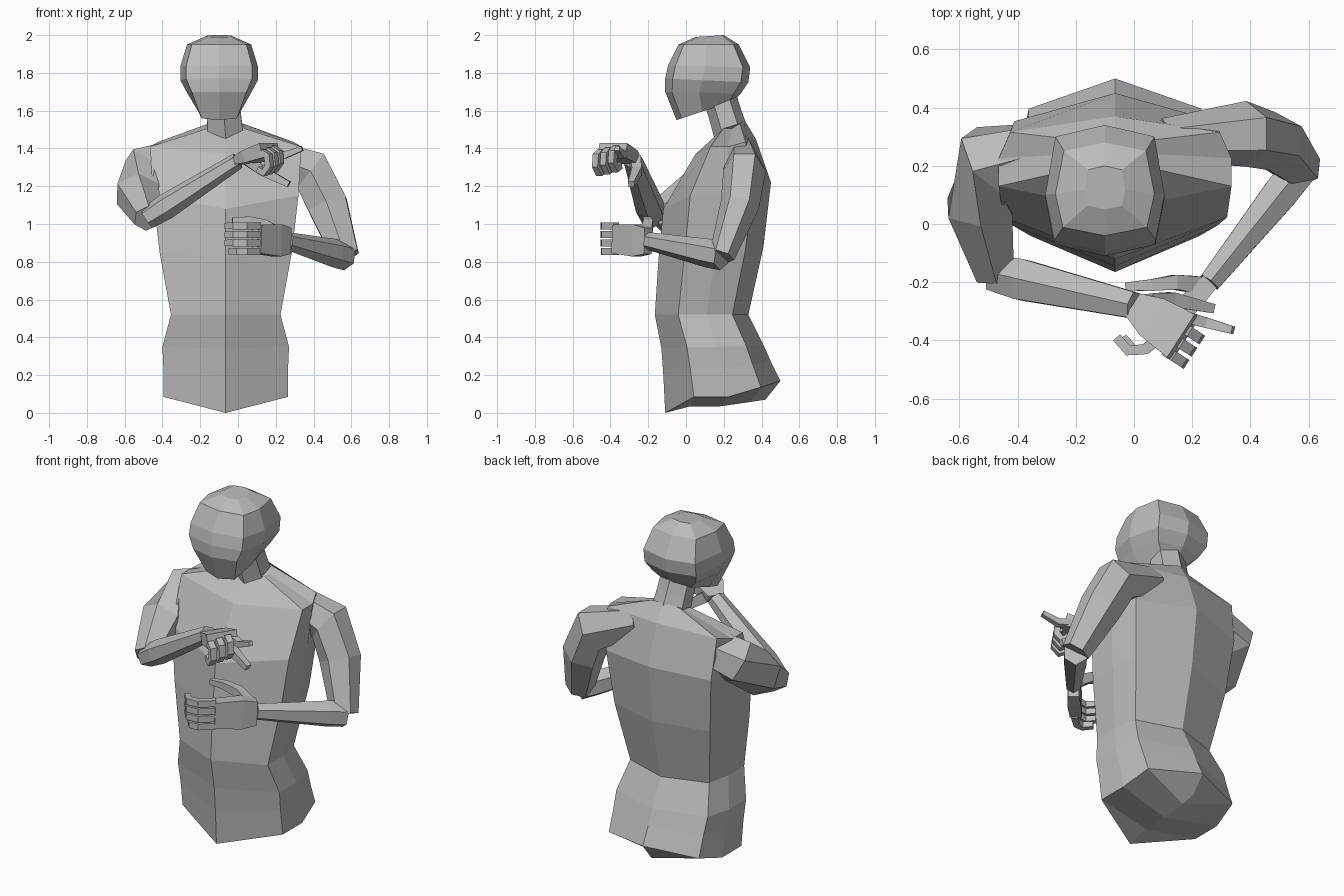
import bpy, bmesh, math
from mathutils import Vector

cube = bpy.data.objects.get("Cube")
if cube:
    bpy.data.objects.remove(cube)

grey = bpy.data.materials.new("plain grey")
grey.use_nodes = True
grey.diffuse_color = (.5, .5, .5, 1)
grey.node_tree.nodes["Principled BSDF"].inputs["Base Color"].default_value = grey.diffuse_color

UP, BACK = Vector((0, 0, 1)), Vector((0, 1, 0))


def loft(name, rings, cap_start=True):
    """Skin a list of equal-sized point rings."""
    bm = bmesh.new()
    rows = [[bm.verts.new(point) for point in ring] for ring in rings]
    for lower, upper in zip(rows, rows[1:]):
        for i in range(len(lower)):
            bm.faces.new((lower[i - 1], lower[i], upper[i], upper[i - 1]))
    if cap_start:
        bm.faces.new(rows[0])
    bm.faces.new(rows[-1])
    bmesh.ops.remove_doubles(bm, verts=bm.verts, dist=.001)
    bmesh.ops.recalc_face_normals(bm, faces=bm.faces)
    mesh = bpy.data.meshes.new(name)
    bm.to_mesh(mesh)
    bm.free()
    mesh.materials.append(grey)
    bpy.context.collection.objects.link(bpy.data.objects.new(name, mesh))


def section(center, outline, front, back, width):
    """Mirrored ring from front to back (y, z); outline lists side, depth, rise."""
    front, back = Vector(front), Vector(back)
    half = [Vector((side * width, front.lerp(back, depth).x, front.lerp(back, rise).y))
            for side, depth, rise in outline]
    mirrored = [Vector((-p.x, p.y, p.z)) for p in half[-2:0:-1]]
    return [p + Vector((center, 0, 0)) for p in half + mirrored]


def limb(name, joints, radii, flat=1, up=UP, sides=6):
    """Tapered tube through the joints; flat squeezes its height."""
    rings = []
    for i, (joint, radius) in enumerate(zip(joints, radii)):
        before, after = joints[max(i - 1, 0)], joints[min(i + 1, len(joints) - 1)]
        along = (after - before).normalized()
        across = along.cross(up).normalized()
        normal = across.cross(along) * flat
        radius /= math.cos(math.pi / sides)
        angles = [math.tau * (k + .5) / sides for k in range(sides)]
        rings.append([joint + radius * (across * math.cos(a) + normal * math.sin(a))
                      for a in angles])
    loft(name, rings)


def at(x, y, z):
    return Vector((x, y, z))


# Torso: keel, base, hips, waist, ribs, chest, shoulders, collar
def torso_section(front, back, width):
    outline = [(0, 0, 0), (1, .25, .5), (1, .55, .5), (.9, .83, .8), (0, 1, 1)]
    return section(-.065, outline, front, back, width)


loft("torso", [
    torso_section(front=(-.11, 0), back=(.42, .07), width=0),
    torso_section(front=(-.11, 0), back=(.5, .17), width=.33),
    torso_section(front=(-.12, .2), back=(.45, .27), width=.33),
    torso_section(front=(-.13, .34), back=(.41, .36), width=.335),
    torso_section(front=(-.165, .52), back=(.33, .52), width=.29),
    torso_section(front=(-.145, .82), back=(.41, .88), width=.35),
    torso_section(front=(-.12, 1.08), back=(.45, 1.22), width=.385),
    torso_section(front=(.05, 1.37), back=(.37, 1.45), width=.4),
    torso_section(front=(.16, 1.46), back=(.31, 1.55), width=.1),
], cap_start=False)

# Neck leaning forward
nape, skull_base = at(-.065, .245, 1.46), at(-.085, .17, 1.7)
limb("neck", [nape, nape.lerp(skull_base, .5), skull_base], [.095, .09, .09], flat=.85, up=BACK)


# Head: chin, jaw, cheeks, brow, forehead, crown
def head_section(front, back, width):
    outline = [(0, 0, 0), (.85, .09, .09), (1, .45, .45), (.83, .91, .91), (0, 1, 1)]
    return section(-.1, outline, front, back, width)


loft("head", [
    head_section(front=(-.05, 1.55), back=(.25, 1.65), width=.11),
    head_section(front=(-.11, 1.7), back=(.29, 1.69), width=.17),
    head_section(front=(-.11, 1.77), back=(.33, 1.75), width=.205),
    head_section(front=(-.095, 1.84), back=(.34, 1.83), width=.205),
    head_section(front=(-.04, 1.95), back=(.28, 1.95), width=.17),
    head_section(front=(.05, 1.99), back=(.2, 2), width=.07),
])

# Right arm raised across the chest
shoulder, upper_arm = at(-.5, .22, 1.28), at(-.53, .06, 1.16)
elbow, wrist, knuckles = at(-.48, -.17, 1.03), at(0, -.28, 1.335), at(.17, -.39, 1.39)
limb("right_upper_arm", [at(-.25, .26, 1.36), shoulder, upper_arm, elbow], [.09, .115, .11, .065])
limb("right_forearm", [elbow, elbow.lerp(wrist, .2), wrist], [.06, .07, .045], flat=.85)
limb("right_palm", [wrist, wrist.lerp(knuckles, .4), knuckles], [.045, .075, .088],
     flat=.45, sides=4)

# Right hand: pointing index, hanging thumb, three curled fingers
limb("right_index", [at(.18, -.32, 1.38), at(.25, -.34, 1.365), at(.34, -.365, 1.4)],
     [.02, .018, .013], sides=4)
limb("right_thumb", [at(.05, -.27, 1.34), at(.13, -.26, 1.28), at(.27, -.29, 1.21)],
     [.03, .025, .016], sides=4)
reach = (knuckles - wrist).cross(UP).cross(-UP).normalized()
row = reach.cross(UP)
for i, part in enumerate(("middle", "ring", "little")):
    center = at(.19, -.37, 1.345) + row * i * .05 - UP * i * .01
    curl = [math.radians(a) for a in range(100, -150, -60)]
    limb("right_" + part + "_finger",
         [center + (reach * math.cos(a) * .7 + UP * math.sin(a)) * .055 for a in curl],
         [.018] * len(curl), up=row, sides=4)

# Left arm lowered, forearm held in front of the ribs
shoulder, upper_arm = at(.385, .31, 1.28), at(.475, .285, 1.1)
elbow, wrist, knuckles = at(.57, .19, .83), at(.26, -.2, .91), at(.1, -.37, .92)
limb("left_upper_arm", [at(.1, .29, 1.39), shoulder, upper_arm, elbow], [.075, .115, .105, .07],
     flat=.85, up=BACK)
limb("left_forearm", [elbow, elbow.lerp(wrist, .2), wrist], [.06, .06, .037], flat=1.1)
limb("left_palm", [wrist, wrist.lerp(knuckles, .35), knuckles], [.03, .037, .033],
     flat=2.3, sides=4)

# Left hand: thumb on top, four fingers bending back towards the body
limb("left_thumb", [at(.22, -.21, .95), at(.14, -.2, 1), at(.06, -.21, 1.02), at(-.03, -.215, 1.02)],
     [.03, .025, .02, .014], sides=4)
for i, part in enumerate(("index", "middle", "ring", "little")):
    drop = UP * i * -.045
    tip = at(-.04 if part == "little" else -.06, -.39, .99)
    path = [at(.11, -.37, .99), at(.04, -.43, .99), tip + at(.04, -.045, 0), tip]
    limb("left_" + part + "_finger", [p + drop for p in path], [.019, .019, .018, .016], sides=4)
